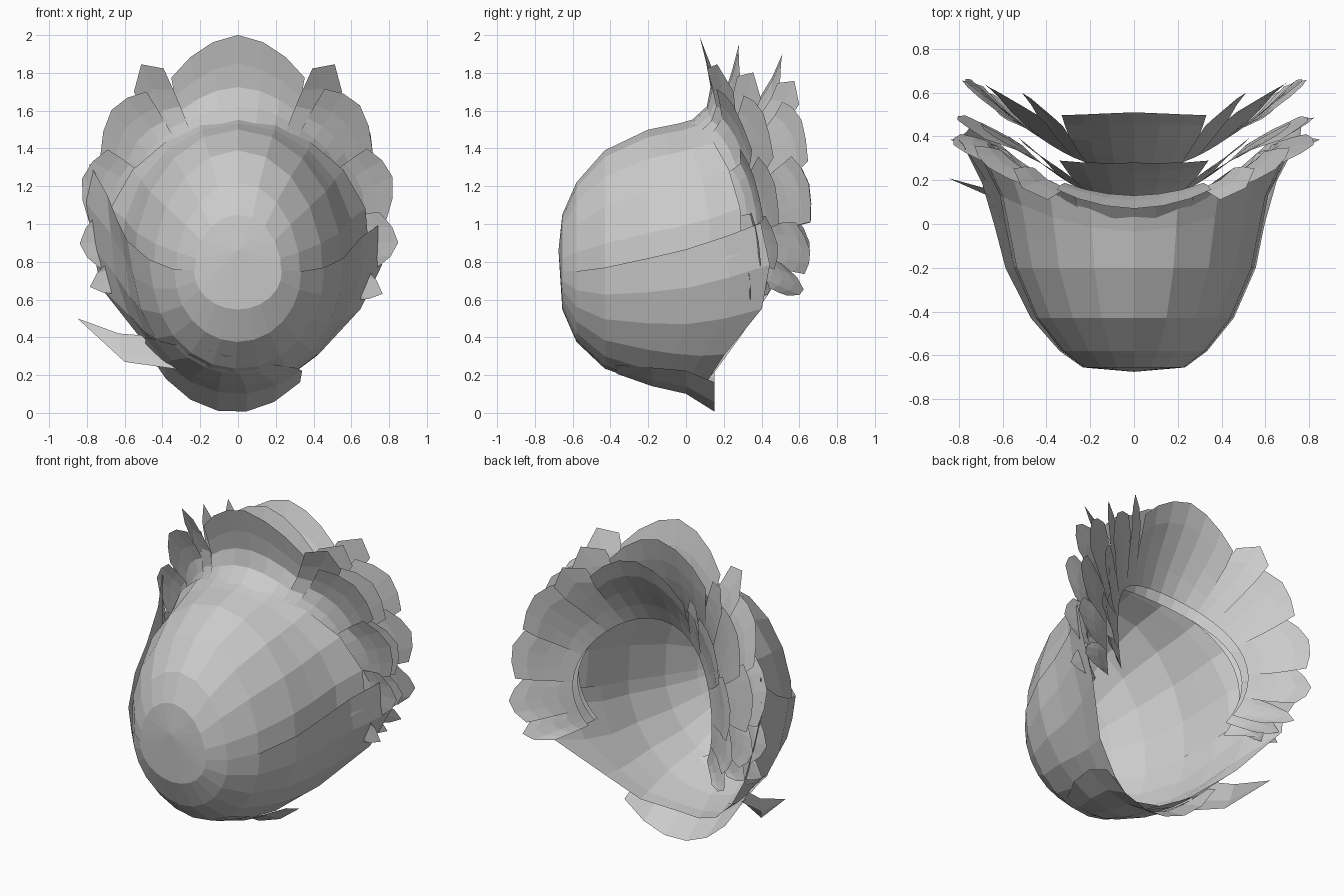
import bpy, bmesh, random
from math import sin, cos, radians

if "Cube" in bpy.data.objects:
    bpy.data.objects.remove(bpy.data.objects["Cube"])

random.seed(4)

# Cup profile from front to back: y, centre z, half width, height above, depth below
RINGS = [(-.675, .86, 0, 0, 0), (-.655, .75, .23, .3, .2), (-.58, .74, .33, .48, .36),
         (-.43, .75, .45, .64, .51), (-.2, .79, .55, .71, .63), (0, .83, .59, .71, .71),
         (.15, .87, .62, .72, .75), (.45, .97, .78, .75, .76)]


def ring_at(y):
    for a, b in zip(RINGS, RINGS[1:]):
        if y <= b[0]:
            break
    f = (y - a[0]) / (b[0] - a[0])
    return [p + (q - p) * f for p, q in zip(a, b)]


def cup_point(deg, y, k=1.0):
    y, zc, rx, up, dn = ring_at(y)
    c, s = cos(radians(deg)), sin(radians(deg))
    return (k * rx * s, y, zc + k * (up if c > 0 else dn) * c)


def sheet(name, rows):
    """Flat-shaded surface through rows of points."""
    bm = bmesh.new()
    vs = [[bm.verts.new(p) for p in r] for r in rows]
    for r, q in zip(vs, vs[1:]):
        for i in range(len(r) - 1):
            bm.faces.new((r[i], r[i + 1], q[i + 1], q[i]))
    bmesh.ops.remove_doubles(bm, verts=bm.verts[:], dist=.0005)
    bmesh.ops.recalc_face_normals(bm, faces=bm.faces[:])
    me = bpy.data.meshes.new(name)
    bm.to_mesh(me)
    bm.free()
    ob = bpy.data.objects.new(name, me)
    bpy.context.collection.objects.link(ob)
    return ob


def lerp_list(table, x):
    for (x0, y0), (x1, y1) in zip(table, table[1:]):
        if x <= x1:
            return y0 + (y1 - y0) * (x - x0) / (x1 - x0)
    return table[-1][1]


FRONT = [r[0] for r in RINGS[:5]]


def cup(name, deg_range, rim, k, n):
    """Part of the cup; deg_range(t) gives the side edges, rim(deg) the back edge."""
    rows = []
    for j in range(8):
        a, b = deg_range(j / 7)
        row = []
        for i in range(n + 1):
            d = a + (b - a) * i / n
            y = FRONT[j] if j < 5 else -.2 + (rim(d) + .2) * (j - 4) / 3
            flare = 1 + .2 * max(0, d - 270) / 28
            x, y, z = cup_point(d, y, k)
            row.append((x * flare, y, z))
        rows.append(row)
    return sheet(name, rows)


# Upper front bowl
cup("upper_bowl", lambda t: (-96, 96), lambda d: .05 + .25 * sin(radians(d)) ** 2, 1.0, 10)

# Lower bowl petal, its left edge rising higher than the right one
LOWER_RIM = [(0, .0), (40, .2), (60, .42), (68, .47), (90, .4), (130, .36)]
cup("lower_bowl", lambda t: (90 - 4 * t, 270 + 30 * t * t),
    lambda d: lerp_list(LOWER_RIM, abs(d - 180)), 1.012, 12)

# Bottom petal wrapped under the bowl, turned down at its back edge
rows = []
for y, w, k, drop in [(-.5, 18, 1.01, 0), (-.36, 34, 1.02, 0), (-.18, 42, 1.025, 0),
                      (.0, 44, 1.03, 0), (.15, 42, 1.0, .12)]:
    row = []
    for i in range(7):
        u = i / 3 - 1
        x, yy, z = cup_point(190 + w * u, y, k)
        row.append((x, yy, max(0, z - drop * (1 - .4 * u * u))))
    rows.append(row)
sheet("bottom_petal", rows)

# Pointed tip sticking out on the lower left
tip = (-.85, .21, .5)
sheet("left_tip", [[cup_point(213, -.1, 1.03), cup_point(222, .02, 1.03), cup_point(234, .1, 1.03)],
                   [(-.6, .1, .27), (-.62, .12, .32), (-.63, .15, .42)], [tip, tip, tip]])

# Frill layers around the opening: (y, z) of the middle section, and side shift in y
LAYERS = {"front": ([(.02, 1.54), (.14, 1.65), (.12, 1.8), (.07, 2.0)], (.24, .22, .26, .32)),
          "middle": ([(.1, 1.45), (.17, 1.6), (.23, 1.76), (.28, 1.95)], (.26, .24, .22, .22)),
          "back": ([(.24, 1.42), (.33, 1.58), (.44, 1.74), (.51, 1.9)], (.2, .18, .17, .17))}


def frill_point(layer, deg, s):
    path, shift = layer
    f = min(s, 1.1) * 3
    i = min(int(f), 2)
    f -= i
    y, z = (p + (q - p) * f for p, q in zip(path[i], path[i + 1]))
    y += (shift[i] + (shift[i + 1] - shift[i]) * f) * sin(radians(deg)) ** 2
    r = z - .95
    rx = .58 + (r - .6) * .7
    return (rx * sin(radians(deg)), y, .95 + (r if abs(deg) < 90 else rx) * cos(radians(deg)))


def frill_petal(name, layer, mid, half, length, point, twist=0, n=4, taper=.1):
    """One petal; point sets how far its corners fall back from its tip."""
    rows = []
    for j in range(5):
        row = []
        for i in range(n + 1):
            u = 2 * i / n - 1
            s = j / 4 * length * (1 - point * abs(u) ** 1.5)
            d = mid + half * u * (1 - taper * (j / 4) ** 2)
            x, y, z = frill_point(layer, d, s)
            row.append((x, y + twist * u * j / 4, z))
        rows.append(row)
    sheet(name, rows)


# middle angle, half width, length, pointedness
SIDE_PETALS = [(49, 15, .97, .15), (73, 14, .94, .18), (95, 12, .9, .25), (111, 9, .82, .45)]
for label, layer in LAYERS.items():
    frill_petal(label + "_frill_top", layer, 0, 29, 1.0, .22, n=6)
    for side, word in ((1, "right"), (-1, "left")):
        # narrow upright tip between the top and the side petals
        frill_petal(f"{label}_frill_{word}_tip", layer, side * 34, 8, 1.05, .15, side * .04, 2, .2)
        for i, (mid, half, length, point) in enumerate(SIDE_PETALS):
            frill_petal(f"{label}_frill_{word}_{i}", layer, side * (mid + random.uniform(-2, 2)),
                        half, length + random.uniform(-.04, .04), point, side * .03)
